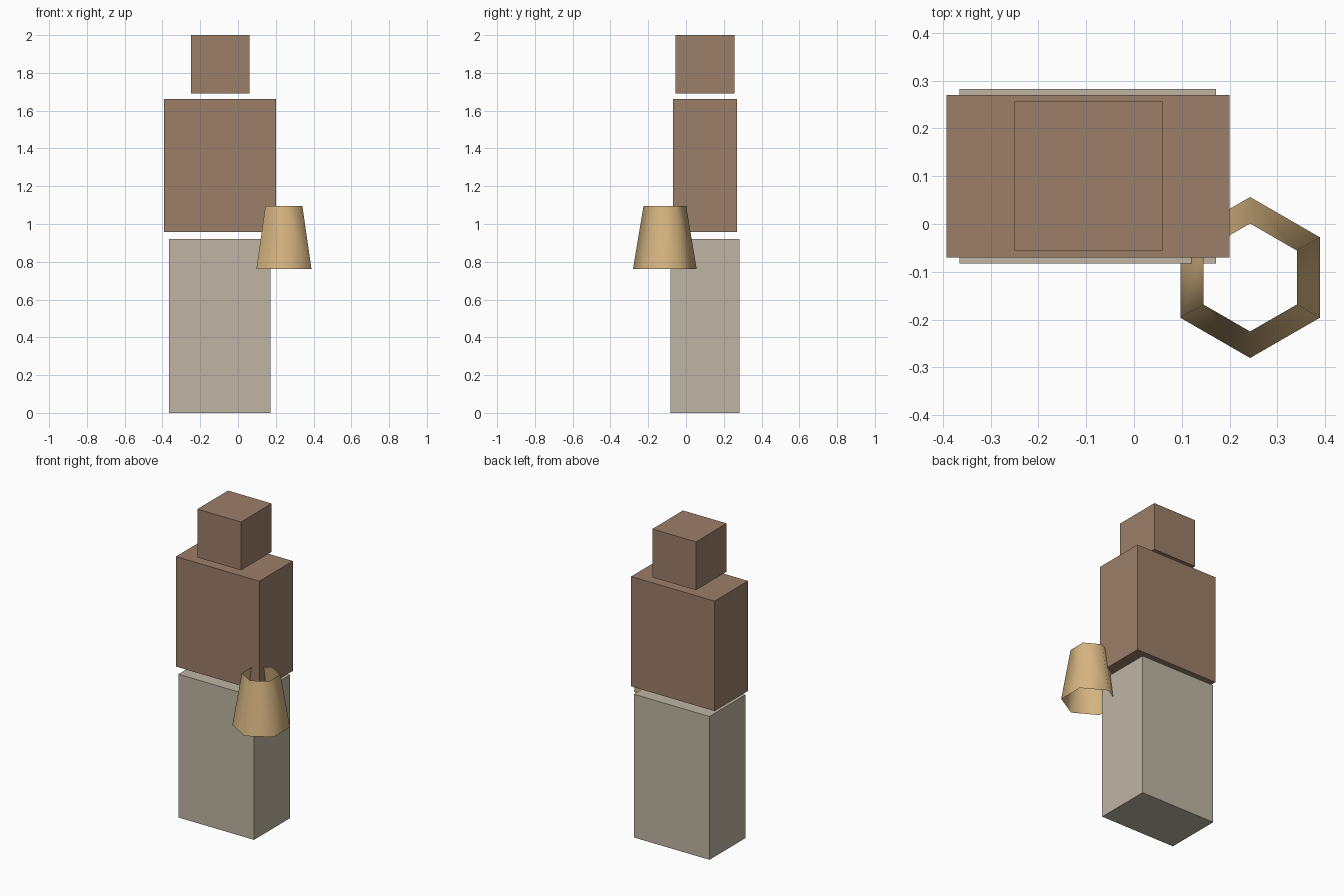
import bpy
from math import radians

if "Cube" in bpy.data.objects:
    bpy.data.objects.remove(bpy.data.objects["Cube"])


def material(name, color):
    mat = bpy.data.materials.new(name)
    mat.diffuse_color = (*color, 1)
    mat.use_nodes = True
    mat.node_tree.nodes["Principled BSDF"].inputs["Base Color"].default_value = mat.diffuse_color
    return mat


def box(name, lo, hi, mat):
    """Axis-aligned box between two corners."""
    center = [(a + b) / 2 for a, b in zip(lo, hi)]
    bpy.ops.mesh.primitive_cube_add(size=1, location=center)
    ob = bpy.context.object
    ob.name = name
    ob.scale = [b - a for a, b in zip(lo, hi)]
    bpy.ops.object.transform_apply(location=False, rotation=False, scale=True)
    ob.data.materials.append(mat)
    return ob


skin = material("brown", (0.33, 0.21, 0.14))
cloth = material("pale_grey_beige", (0.52, 0.46, 0.37))
tan = material("tan", (0.67, 0.46, 0.22))

# Stacked body blocks with small gaps between them
box("lower_body", (-0.365, -0.083, 0.0), (0.172, 0.283, 0.92), cloth)
box("torso", (-0.392, -0.07, 0.957), (0.20, 0.27, 1.663), skin)
box("head", (-0.25, -0.055, 1.69), (0.06, 0.256, 2.0), skin)

# Open six-sided tapered sleeve at the front right corner
bpy.ops.mesh.primitive_cone_add(
    vertices=6, radius1=0.1685, radius2=0.113, depth=0.335,
    end_fill_type='NOTHING', location=(0.243, -0.112, 0.9285))
sleeve = bpy.context.object
sleeve.name = "tapered_sleeve"
sleeve.data.materials.append(tan)
bpy.ops.object.shade_smooth_by_angle(angle=radians(65))
